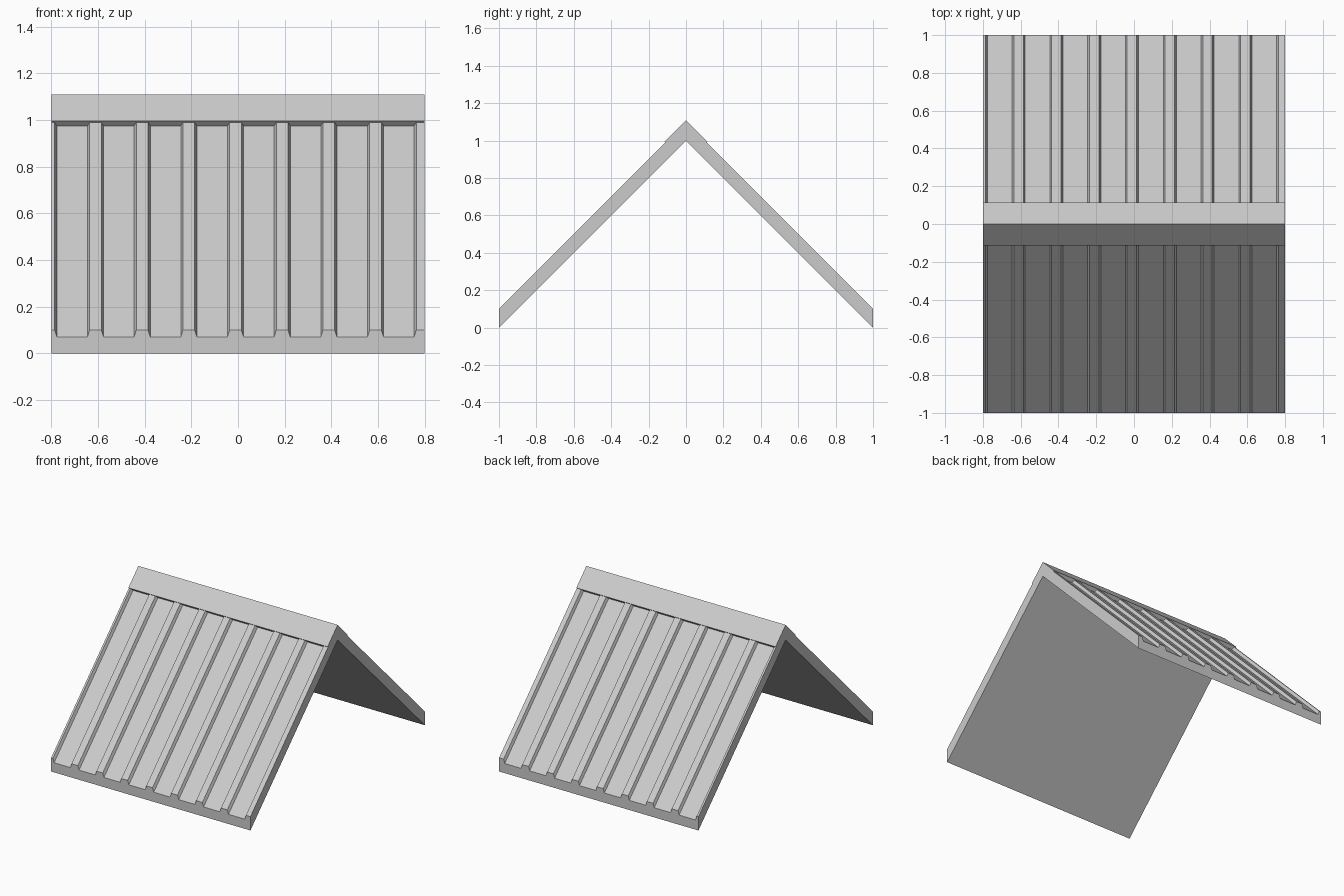
import bpy, bmesh

cube = bpy.data.objects.get("Cube")
if cube:
    bpy.data.objects.remove(cube)

HALF = 0.8        # half width of the roof along x
RIB, PAN = 0.10, 0.07   # thickness at ribs and at the pans between them

grey = bpy.data.materials.new("light grey metal")
grey.use_nodes = True
colour = (0.6, 0.6, 0.6, 1)
grey.diffuse_color = colour
grey.node_tree.nodes["Principled BSDF"].inputs["Base Color"].default_value = colour


def make_object(name, bm):
    bmesh.ops.recalc_face_normals(bm, faces=bm.faces)
    mesh = bpy.data.meshes.new(name)
    bm.to_mesh(mesh)
    bm.free()
    mesh.materials.append(grey)
    obj = bpy.data.objects.new(name, mesh)
    bpy.context.collection.objects.link(obj)
    return obj


def prism(name, outline, sweep):
    """Loft an outline through the stations of sweep, closing both ends."""
    bm = bmesh.new()
    rings = [[bm.verts.new(place(p)) for p in outline] for place in sweep]
    n = len(outline)
    for a, b in zip(rings, rings[1:]):
        for i in range(n):
            j = (i + 1) % n
            bm.faces.new((a[i], a[j], b[j], b[i]))
    bm.faces.new(rings[0])
    bm.faces.new(rings[-1])
    return make_object(name, bm)


# Ribbed sheet: trapezoid ribs across x, bent over the ridge
section = [(-HALF, 0), (-HALF, RIB), (-0.786, RIB)]
for k in range(8):
    x = -0.776 + 0.2 * k
    section += [(x, PAN), (x + 0.131, PAN), (x + 0.14, RIB)]
    if k < 7:
        section.append((x + 0.19, RIB))
    if k == 7:
        break
section = [p for p in section if p[0] < HALF - 0.01]
section += [(HALF, RIB), (HALF, 0)]


def station(y):
    return lambda p: (p[0], y, p[1] + 1 - abs(y))


prism("roof_sheet", section, [station(y) for y in (-1, 0, 1)])

# Ridge cap: folded strip over the apex, its inner side sunk in the sheet
cap = [(0, 1.11), (0.115, 0.995), (0.093, 0.973), (0, 1.066),
       (-0.093, 0.973), (-0.115, 0.995)]
prism("ridge_cap", cap, [lambda p, x=x: (x, p[0], p[1]) for x in (-HALF, HALF)])
